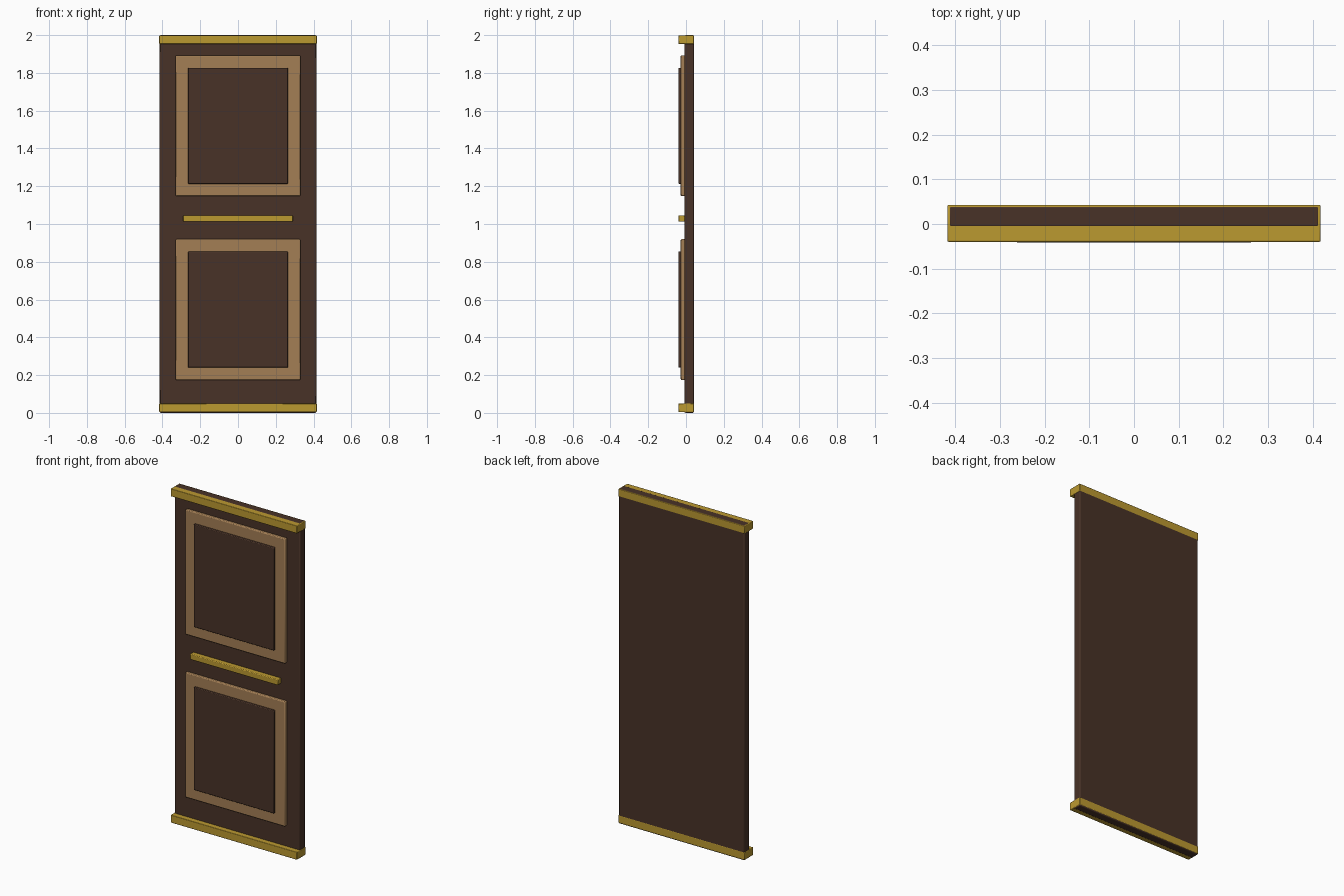
import bpy

if "Cube" in bpy.data.objects:
    bpy.data.objects.remove(bpy.data.objects["Cube"])


def material(name, rgb):
    m = bpy.data.materials.new(name)
    m.diffuse_color = (*rgb, 1)
    m.use_nodes = True
    m.node_tree.nodes["Principled BSDF"].inputs["Base Color"].default_value = m.diffuse_color
    return m


WOOD = material("dark_wood", (0.065, 0.032, 0.020))
TRIM = material("light_wood", (0.37, 0.21, 0.09))
BRASS = material("brass", (0.50, 0.32, 0.03))


def box(name, x, y, z, mat, bevel):
    """Bevelled box from (min, max) ranges along each axis."""
    bpy.ops.mesh.primitive_cube_add(size=1, location=[sum(r) / 2 for r in (x, y, z)])
    ob = bpy.context.object
    ob.name = name
    ob.scale = [r[1] - r[0] for r in (x, y, z)]
    bpy.ops.object.transform_apply(location=False, rotation=False, scale=True)
    ob.data.materials.append(mat)
    mod = ob.modifiers.new("edge_bevel", 'BEVEL')
    mod.width = bevel
    mod.segments = 2
    bpy.ops.object.shade_smooth_by_angle()
    return ob


# Door slab
box("door_slab", (-0.415, 0.415), (-0.008, 0.042), (0, 2), WOOD, 0.006)

# Brass caps wrapping the top and bottom ends
for name, z in (("bottom", (0.004, 0.05)), ("top", (1.953, 1.999))):
    box(name + "_rail", (-0.417, 0.417), (-0.04, 0.0425), z, BRASS, 0.003)

# Two raised panels, each a light border plate with a dark field
for name, zc in (("lower", 0.547), ("upper", 1.52)):
    box(name + "_panel_border", (-0.33, 0.33), (-0.028, -0.006),
        (zc - 0.373, zc + 0.373), TRIM, 0.005)
    box(name + "_panel_field", (-0.265, 0.265), (-0.041, -0.02),
        (zc - 0.307, zc + 0.307), WOOD, 0.004)

# Central brass bar
box("middle_bar", (-0.29, 0.29), (-0.04, -0.007), (1.012, 1.046), BRASS, 0.004)
